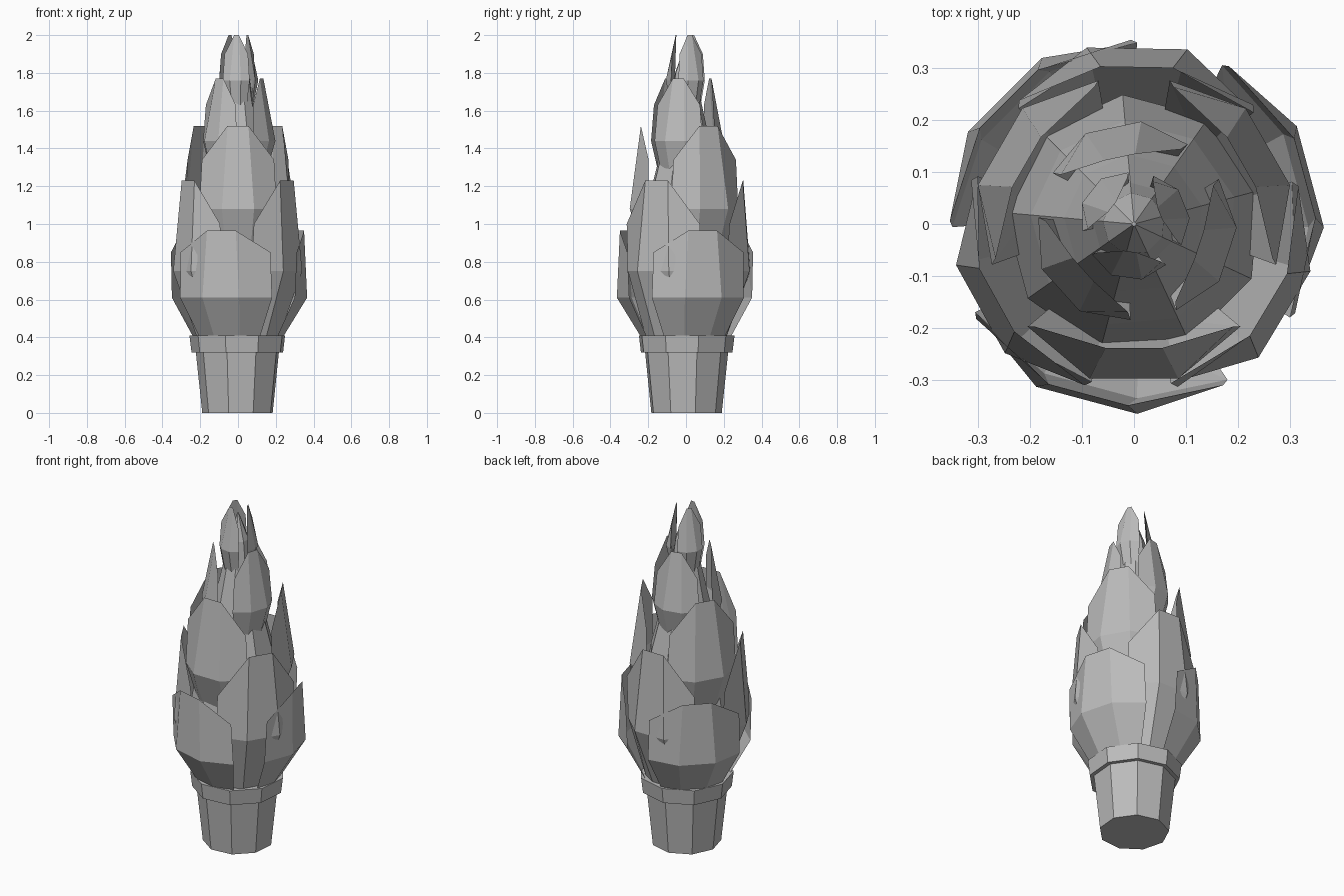
import bpy, bmesh
from math import cos, sin, radians

cube = bpy.data.objects.get("Cube")
if cube:
    bpy.data.objects.remove(cube, do_unlink=True)

grey = bpy.data.materials.new("plain_grey")
grey.use_nodes = True
COLOR = (0.5, 0.5, 0.5, 1)
grey.diffuse_color = COLOR
grey.node_tree.nodes["Principled BSDF"].inputs["Base Color"].default_value = COLOR


def polar(r, angle, z):
    a = radians(angle)
    return (r * cos(a), r * sin(a), z)


def finish(name, bm):
    bmesh.ops.recalc_face_normals(bm, faces=bm.faces)
    mesh = bpy.data.meshes.new(name)
    bm.to_mesh(mesh)
    bm.free()
    mesh.materials.append(grey)
    bpy.context.collection.objects.link(bpy.data.objects.new(name, mesh))


def lathe(name, profile, sides=9, turn=15):
    """Faceted turned solid with flat caps."""
    bm = bmesh.new()
    rings = [[bm.verts.new(polar(r, turn + 360 * i / sides, z)) for i in range(sides)]
             for r, z in profile]
    for low, high in zip(rings, rings[1:]):
        for i in range(sides):
            j = (i + 1) % sides
            bm.faces.new((low[i], low[j], high[j], high[i]))
    bm.faces.new(rings[0])
    bm.faces.new(rings[-1])
    finish(name, bm)


def petal(name, angle, base, bulge, wing, shoulder, tip, thick=0.03):
    """Sharp-edged folded leaf: middle strip with a flat tip, and two side wings."""
    bm = bmesh.new()

    def pair(row, spread):
        r, z = row
        return [bm.verts.new(polar(r, angle + a, z)) for a in (-spread, spread)]

    root_l, root_r = pair(base, 17)
    root_wl, root_wr = pair(base, 44)
    mid_l, mid_r = pair(bulge, 16)
    wing_l, wing_r = pair((wing, bulge[1]), 46)
    top_wl, top_wr = pair(shoulder, 44)
    tip_l, tip_r = pair(tip, 13)
    # The inner skin shares the sharp border and only its fold is set back
    in_l, in_r = pair((bulge[0] - thick, bulge[1]), 16)
    for a, b in ((mid_l, mid_r), (in_l, in_r)):
        bm.faces.new((root_wl, root_l, a, wing_l))
        bm.faces.new((root_l, root_r, b, a))
        bm.faces.new((root_r, root_wr, wing_r, b))
        bm.faces.new((wing_l, a, tip_l, top_wl))
        bm.faces.new((a, b, tip_r, tip_l))
        bm.faces.new((b, wing_r, top_wr, tip_r))
    finish(name, bm)


# Pot with its projecting rim
lathe("pot_body", [(0.19, 0), (0.225, 0.33)])
lathe("pot_rim", [(0.247, 0.32), (0.258, 0.41)])

# Inner bud that closes the gaps between the leaves
lathe("inner_bud", [(0.2, 0.4), (0.25, 0.62), (0.25, 0.85), (0.2, 1.15),
                    (0.135, 1.4), (0.08, 1.65), (0.06, 1.8), (0.004, 1.95)])

# Leaf tiers: angle, base, bulge, wing radius, shoulder, tip; pairs are (radius, height)
tiers = [
    (15, (0.225, 0.38), (0.366, 0.61), 0.35, (0.355, 0.85), (0.35, 0.965)),
    (-31, (0.215, 0.38), (0.352, 0.75), 0.315, (0.325, 1.0), (0.31, 1.23)),
    (30, (0.19, 0.75), (0.31, 1.08), 0.285, (0.275, 1.34), (0.245, 1.52)),
    (-18, (0.13, 1.2), (0.198, 1.44), 0.185, (0.17, 1.63), (0.135, 1.77)),
    (22, (0.07, 1.58), (0.108, 1.76), 0.1, (0.09, 1.9), (0.055, 2.0)),
]
for level, (turn, *shape) in enumerate(tiers, 1):
    for k in range(3):
        petal(f"leaf_tier_{level}_{k + 1}", turn + 120 * k, *shape)
